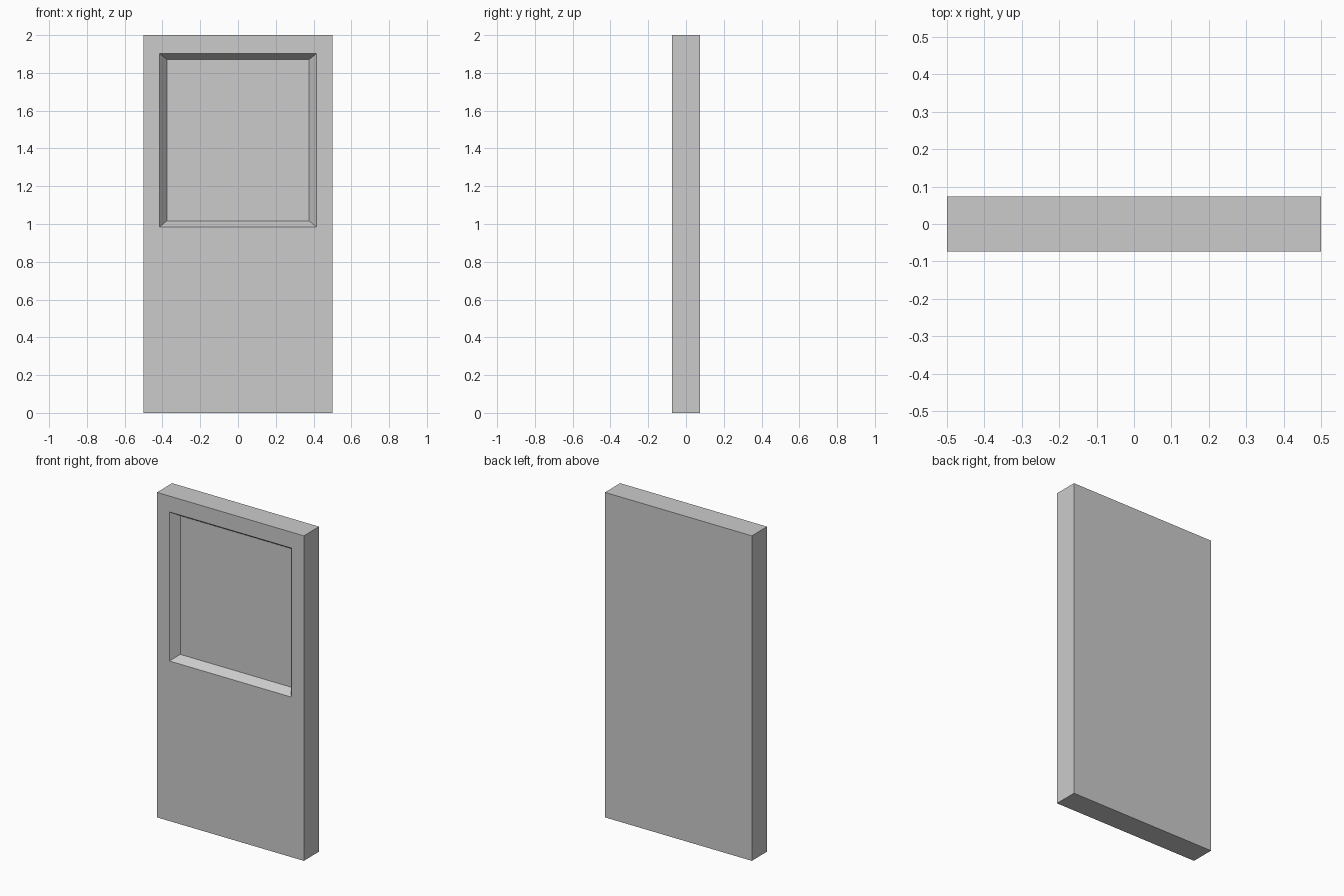
import bpy, bmesh
from mathutils import Matrix

if "Cube" in bpy.data.objects:
    bpy.data.objects.remove(bpy.data.objects["Cube"])

W, D, H = 1.0, 0.148, 2.0


def inset_to(bm, face, half_x, z_low, z_high, y):
    """Inset a front-facing face and fit the new inner loop to a rectangle."""
    mid = face.calc_center_median().z
    bmesh.ops.inset_individual(bm, faces=[face], thickness=0.01)
    for v in face.verts:
        v.co = (half_x if v.co.x > 0 else -half_x, y,
                z_high if v.co.z > mid else z_low)


# Solid slab standing on the ground
bm = bmesh.new()
bmesh.ops.create_cube(bm, size=1.0, matrix=Matrix.Translation((0, 0, H / 2))
                      @ Matrix.Diagonal((W, D, H, 1)))
bm.normal_update()
front = min(bm.faces, key=lambda f: f.normal.y)

# Recess opening, then its smaller sunken floor with sloped sides
inset_to(bm, front, 0.415, 0.985, 1.902, -D / 2)
inset_to(bm, front, 0.376, 1.017, 1.870, -D / 2 + 0.05)
bmesh.ops.recalc_face_normals(bm, faces=bm.faces)

mesh = bpy.data.meshes.new("door_panel")
bm.to_mesh(mesh)
bm.free()
panel = bpy.data.objects.new("door_panel", mesh)
bpy.context.collection.objects.link(panel)
